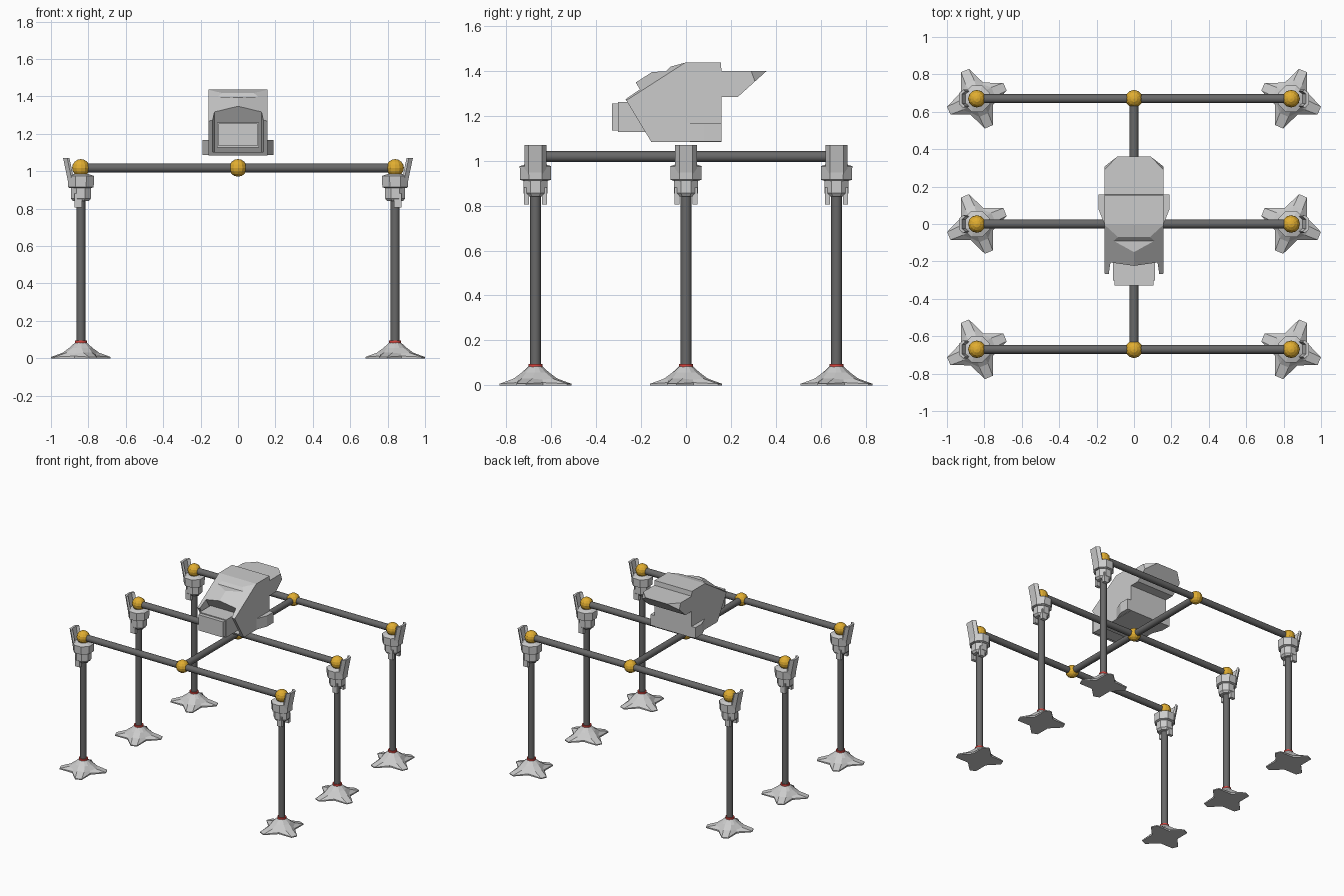
import bpy, bmesh
from math import sin, cos, pi, radians
from mathutils import Vector

if "Cube" in bpy.data.objects:
    bpy.data.objects.remove(bpy.data.objects["Cube"])


def material(name, col):
    m = bpy.data.materials.new(name)
    m.diffuse_color = (*col, 1)
    m.use_nodes = True
    m.node_tree.nodes["Principled BSDF"].inputs["Base Color"].default_value = m.diffuse_color
    return m


GOLD = material("gold", (0.75, 0.42, 0.03))
RED = material("red", (0.7, 0.06, 0.05))
DARK = material("dark_grey", (0.14, 0.14, 0.14))


def finish(bm, name, mat=None, smooth=False):
    bmesh.ops.recalc_face_normals(bm, faces=bm.faces)
    me = bpy.data.meshes.new(name)
    bm.to_mesh(me)
    bm.free()
    ob = bpy.data.objects.new(name, me)
    bpy.context.collection.objects.link(ob)
    if mat:
        me.materials.append(mat)
    for p in me.polygons:
        p.use_smooth = smooth and len(p.vertices) == 4
    return ob


def loft(bm, rings):
    """Skin a list of equal-length point rings and cap both ends."""
    vs = [[bm.verts.new(p) for p in r] for r in rings]
    n = len(vs[0])
    for a, b in zip(vs, vs[1:]):
        for i in range(n):
            bm.faces.new((a[i], a[(i + 1) % n], b[(i + 1) % n], b[i]))
    bm.faces.new(vs[0])
    return bm.faces.new(vs[-1])


def tube(name, a, b, r, n=16, mat=None, smooth=True):
    a, b = Vector(a), Vector(b)
    q = (b - a).to_track_quat('Z', 'Y')
    bm = bmesh.new()
    loft(bm, [[c + q @ Vector((r * cos(2 * pi * i / n), r * sin(2 * pi * i / n), 0))
               for i in range(n)] for c in (a, b)])
    return finish(bm, name, mat, smooth)


def lathe(bm, profile, x, y, n=8):
    loft(bm, [[(x + r * cos(2 * pi * (i + .5) / n), y + r * sin(2 * pi * (i + .5) / n), z)
               for i in range(n)] for r, z in profile])


def box(bm, x0, x1, y0, y1, z0, z1):
    loft(bm, [[(x0, y0, z), (x1, y0, z), (x1, y1, z), (x0, y1, z)] for z in (z0, z1)])


def ball(x, y):
    bm = bmesh.new()
    bmesh.ops.create_uvsphere(bm, u_segments=12, v_segments=8, radius=.047)
    bmesh.ops.translate(bm, verts=bm.verts, vec=(x, y, ZB))
    finish(bm, "joint_ball", GOLD)


def chop(bm, a, b, c):
    """Cut a corner through three points, on both sides of x = 0."""
    for s in (1, -1):
        a2, b2, c2 = (Vector((p[0] * s, p[1], p[2])) for p in (a, b, c))
        n = (b2 - a2).cross(c2 - a2)
        if n.dot(Vector((0, .05, 1.25)) - a2) > 0:
            n = -n
        r = bmesh.ops.bisect_plane(bm, geom=bm.verts[:] + bm.edges[:] + bm.faces[:],
                                   plane_co=a2, plane_no=n, clear_outer=True)
        edges = [e for e in r['geom_cut'] if isinstance(e, bmesh.types.BMEdge)]
        bmesh.ops.holes_fill(bm, edges=edges)


ZB, LX, LY = 1.018, .84, .67


# Splayed four-toed foot
def foot(x, y, s):
    bm = bmesh.new()
    rings = []
    for kind in range(5):
        ring = []
        for k in range(4):
            a0 = radians(23 + 90 * k)
            # toe tip pair, then the valley between toes
            spec = {0: ((.165, 8), (.092, 45), 0, 0),
                    1: ((.165, 8), (.092, 45), .007, .012),
                    2: ((.098, 15), (.082, 45), .03, .025),
                    3: ((.062, 20), (.062, 45), .056, .056),
                    4: ((.03, 20), (.03, 45), .085, .085)}[kind]
            (rt, w), (rv, v), zt, zv = spec
            for r, d, z in ((rt, -w, zt), (rt, w, zt), (rv, v, zv)):
                a = a0 + radians(d)
                ring.append((x + s * r * cos(a), y + r * sin(a), z))
        rings.append(ring)
    loft(bm, rings)
    finish(bm, "foot")


# Leg clamp: stepped collar, two lower hooks, leaning outer plate
def clamp(x, y, s):
    bm = bmesh.new()
    lathe(bm, [(.046, .84), (.058, .855), (.058, .91), (.074, .915), (.076, .975), (.045, .985)], x, y)
    for t in (-1, 1):
        yc = y + t * .04
        box(bm, x - .035 * 1, x + .005, yc - .012, yc + .012, .805, .88) if s < 0 else \
            box(bm, x - .005, x + .035, yc - .012, yc + .012, .805, .88)
    section = [(-.048, -.022), (-.03, 0), (.03, 0), (.048, -.022),
               (.04, -.034), (.025, -.016), (-.025, -.016), (-.04, -.034)]
    loft(bm, [[(x + s * (off + dx), y + dy, z) for dy, dx in section]
              for off, z in ((.062, .91), (.074, .97), (.095, 1.07))])
    finish(bm, "leg_clamp")


for y in (-LY, 0, LY):
    tube("cross_bar", (-LX, y, ZB), (LX, y, ZB), .024, mat=DARK)
    ball(0, y)
    for s in (-1, 1):
        x = s * LX
        ball(x, y)
        tube("leg", (x, y, .08), (x, y, ZB), .024, mat=DARK)
        tube("ankle_ring", (x, y, .076), (x, y, .095), .032, mat=RED)
        foot(x, y, -1 if s > 0 else 1)
        clamp(x, y, s)
tube("spine_bar", (0, -LY, ZB), (0, LY, ZB), .024, mat=DARK)

# Head: side profile extruded across the width
W = .158
profile = [(-.338, 1.388), (-.09, 1.397), (-.07, 1.418), (-.004, 1.436), (.155, 1.436),
           (.158, 1.40), (.36, 1.40), (.231, 1.284), (.158, 1.284), (.158, 1.084), (-.155, 1.084)]
bm = bmesh.new()
loft(bm, [[(x, y, z) for y, z in profile] for x in (-W, W)])
bmesh.ops.recalc_face_normals(bm, faces=bm.faces)
# recessed front under the hood
front = min(bm.faces, key=lambda f: f.calc_center_median().y)
bmesh.ops.inset_region(bm, faces=[front], thickness=.032)
inner = bmesh.ops.extrude_discrete_faces(bm, faces=[front])['faces'][0]
bmesh.ops.translate(bm, verts=inner.verts, vec=(0, .09, 0))
for v in inner.verts:
    v.co.x *= .93
# cut tail corners and roof hump corners
chop(bm, (W, .29, 1.40), (.09, .36, 1.40), (W, .307, 1.352))
chop(bm, (W, -.004, 1.436), (.085, -.07, 1.418), (W, -.06, 1.40))
finish(bm, "head_shell")

# Front lens box in two steps
bm = bmesh.new()
box(bm, -.105, .105, -.33, -.29, 1.135, 1.255)
box(bm, -.112, .112, -.303, -.02, 1.127, 1.262)
finish(bm, "lens_box")

# Side wings low on the head
for s in (-1, 1):
    bm = bmesh.new()
    loft(bm, [[(s * .12, -.0, z), (s * W, -.0, z), (s * .19, .08, z), (s * .19, .157, z), (s * .12, .157, z)]
              for z in (1.086, 1.168)])
    finish(bm, "side_wing")
